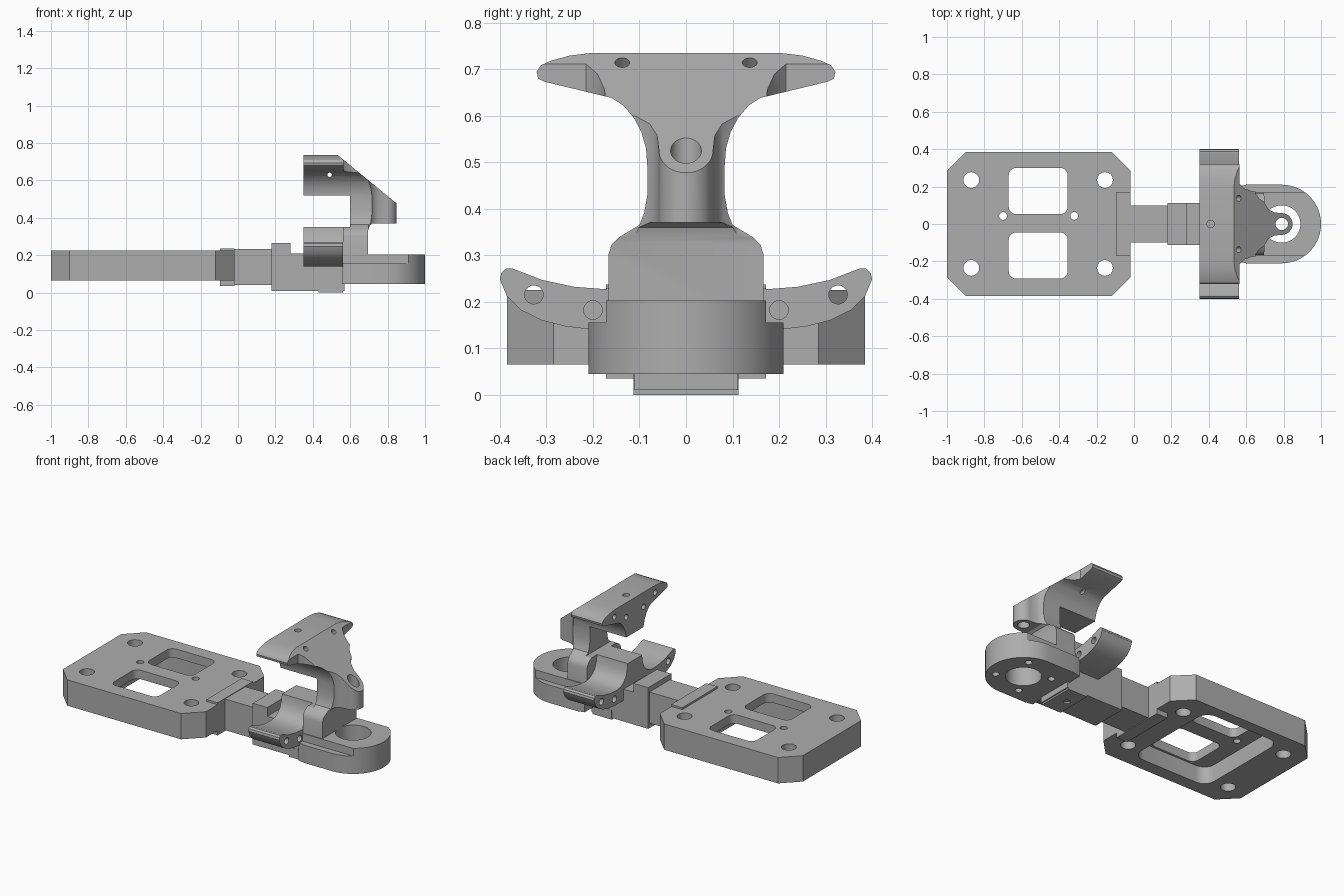
import bpy, bmesh, math
from mathutils import Vector

if "Cube" in bpy.data.objects:
    bpy.data.objects.remove(bpy.data.objects["Cube"])

grey = bpy.data.materials.new("machined_grey")
grey.diffuse_color = (0.42, 0.42, 0.42, 1)
grey.use_nodes = True
grey.node_tree.nodes["Principled BSDF"].inputs["Base Color"].default_value = grey.diffuse_color


def finish(name, bm):
    bmesh.ops.recalc_face_normals(bm, faces=bm.faces[:])
    me = bpy.data.meshes.new(name)
    bm.to_mesh(me)
    bm.free()
    me.materials.append(grey)
    ob = bpy.data.objects.new(name, me)
    bpy.context.collection.objects.link(ob)
    return ob


def prism(name, pts, axis, lo, hi):
    """Extrude a 2D outline: axis 'x' uses (y,z), 'y' uses (x,z), 'z' uses (x,y)."""
    place = {'x': lambda a, b, t: (t, a, b),
             'y': lambda a, b, t: (a, t, b),
             'z': lambda a, b, t: (a, b, t)}[axis]
    bm = bmesh.new()
    low = [bm.verts.new(place(a, b, lo)) for a, b in pts]
    high = [bm.verts.new(place(a, b, hi)) for a, b in pts]
    bm.faces.new(low)
    bm.faces.new(high)
    n = len(pts)
    for i in range(n):
        j = (i + 1) % n
        bm.faces.new((low[i], low[j], high[j], high[i]))
    return finish(name, bm)


def box(name, x0, x1, y0, y1, z0, z1):
    return prism(name, [(x0, y0), (x1, y0), (x1, y1), (x0, y1)], 'z', z0, z1)


def arc(cx, cy, r, a0, a1, n):
    return [(cx + r * math.cos(math.radians(a0 + (a1 - a0) * i / n)),
             cy + r * math.sin(math.radians(a0 + (a1 - a0) * i / n))) for i in range(n + 1)]


def rounded(x0, x1, y0, y1, r):
    return (arc(x1 - r, y1 - r, r, 0, 90, 6) + arc(x0 + r, y1 - r, r, 90, 180, 6)
            + arc(x0 + r, y0 + r, r, 180, 270, 6) + arc(x1 - r, y0 + r, r, 270, 360, 6))


def drill(a, b, r, axis, lo, hi, n=32):
    return prism("drill", arc(a, b, r, 0, 360, n)[:-1], axis, lo, hi)


def sym_first(half):
    """Mirror a half outline across the first coordinate."""
    return half + [(-a, b) for a, b in reversed(half)]


def sym_second(half):
    return half + [(a, -b) for a, b in reversed(half)]


def boolean(ob, tools, op='DIFFERENCE'):
    for t in tools:
        t.hide_render = True
        m = ob.modifiers.new("bool", 'BOOLEAN')
        m.operation = op
        m.solver = 'EXACT'
        m.object = t
        bpy.context.view_layer.objects.active = ob
        bpy.ops.object.modifier_apply(modifier=m.name)
        bpy.data.objects.remove(t, do_unlink=True)


# Mounting plate with windows, bolt holes and an underside pocket
plate = prism("mounting_plate", [(-1, -0.285), (-0.9, -0.385), (-0.12, -0.385), (-0.02, -0.285),
                                 (-0.02, 0.285), (-0.12, 0.385), (-0.9, 0.385), (-1, 0.285)],
              'z', 0.065, 0.225)
tools = [drill(x, y, 0.042, 'z', 0, 0.4) for x in (-0.87, -0.155) for y in (-0.235, 0.235)]
tools += [drill(x, 0.043, 0.021, 'z', 0, 0.4, 20) for x in (-0.70, -0.32)]
tools.append(prism("pocket", rounded(-0.77, -0.25, -0.305, 0.315, 0.07), 'z', 0, 0.17))
tools += [prism("window", rounded(-0.67, -0.355, y, y + 0.247, 0.04), 'z', 0, 0.4)
          for y in (-0.292, 0.053)]
boolean(plate, tools)

# Shank joining the plate to the clamp
box("shank_flange", -0.095, -0.019, -0.172, 0.172, 0.035, 0.237)
box("shank_neck", -0.03, 0.19, -0.1, 0.1, 0.04, 0.233)
box("shank_collar", 0.18, 0.28, -0.113, 0.113, 0.01, 0.265)
body = box("clamp_body", 0.27, 0.57, -0.112, 0.112, 0.01, 0.21)
pad = box("bottom_pad", 0.43, 0.562, -0.113, 0.113, 0, 0.06)
boolean(pad, [drill(0.48, 0, 0.02, 'z', -0.1, 0.04, 20)])

# Pivot ring with lowered side flanges and blind holes underneath
ring = prism("pivot_ring", [(0.555, 0.2), (0.6, 0.21)] + arc(0.79, 0, 0.21, 90, -90, 40)
             + [(0.6, -0.21), (0.555, -0.2)], 'z', 0.045, 0.203)
tools = [drill(0.79, 0, 0.1, 'z', 0, 0.4, 48)]
tools += [box("step", 0.5, 1.1, min(s * 0.172, s * 0.3), max(s * 0.172, s * 0.3), 0.155, 0.3)
          for s in (-1, 1)]
for a in (60, 150, 240, 330):
    r = math.radians(a)
    tools.append(drill(0.79 + 0.155 * math.cos(r), 0.155 * math.sin(r), 0.02, 'z', 0, 0.12, 20))
boolean(ring, tools)

# Lower cradle: crescent wings rising to a central ridge
cradle = prism("lower_cradle", sym_first([
    (0.07, 0.352), (0.076, 0.31), (0.09, 0.275), (0.112, 0.25), (0.14, 0.234), (0.175, 0.227),
    (0.24, 0.232), (0.31, 0.247), (0.372, 0.271), (0.387, 0.271), (0.397, 0.262), (0.4, 0.248),
    (0.385, 0.212), (0.355, 0.182), (0.31, 0.16), (0.26, 0.147), (0.2, 0.14)]), 'x', 0.35, 0.562)
boolean(cradle, [drill(s * y, z, 0.02, 'x', 0.2, 0.7, 20)
                 for s in (-1, 1) for y, z in ((0.327, 0.215), (0.2, 0.182))])

# Upper head, column and nose: overlap of end, side and plan outlines
head = prism("upper_head_and_column", sym_first([
    (0.2, 0.735), (0.25, 0.729), (0.29, 0.718), (0.312, 0.708), (0.321, 0.694), (0.318, 0.68),
    (0.305, 0.673), (0.23, 0.655), (0.16, 0.638), (0.135, 0.622), (0.112, 0.595), (0.096, 0.565),
    (0.086, 0.53), (0.083, 0.49), (0.083, 0.43), (0.09, 0.39), (0.1, 0.365), (0.145, 0.338),
    (0.16, 0.323), (0.167, 0.3), (0.167, 0.15)]), 'x', 0.3, 0.9)
side = prism("side", [(0.35, 0.8), (0.455, 0.8), (0.848, 0.477), (0.848, 0.37), (0.72, 0.37),
                      (0.705, 0.36), (0.695, 0.33), (0.695, 0.1), (0.561, 0.1), (0.561, 0.352),
                      (0.6, 0.352), (0.6, 0.52), (0.35, 0.52)], 'y', -0.6, 0.6)
plan = prism("plan", sym_second([(0.32, 0.5), (0.563, 0.5), (0.563, 0.215), (0.59, 0.19),
                                 (0.63, 0.175), (0.696, 0.17), (0.699, 0.11), (0.72, 0.078),
                                 (0.75, 0.062)] + arc(0.79, 0, 0.058, 90, 6, 10)),
             'z', 0.0, 1.0)
boolean(head, [side, plan], 'INTERSECT')

# Holes in the head: nose pivot, top, cross, end face and sloped face
tools = [drill(0.79, 0, 0.033, 'z', 0.3, 0.9), drill(0.41, 0, 0.02, 'z', 0.6, 0.9, 20),
         drill(0.49, 0.63, 0.012, 'y', -0.4, 0.4, 16)]
slope = Vector((0.635, 0, 0.773))
for s in (-1, 1):
    tools += [drill(s * y, z, 0.017, 'x', 0.2, 0.43, 20) for y, z in ((0.2, 0.69), (0.085, 0.645))]
    bm = bmesh.new()
    bmesh.ops.create_cone(bm, cap_ends=True, segments=20, radius1=0.016, radius2=0.016, depth=0.14)
    q = Vector((0, 0, 1)).rotation_difference(slope)
    bmesh.ops.transform(bm, matrix=q.to_matrix().to_4x4(), verts=bm.verts[:])
    bmesh.ops.translate(bm, vec=(0.56, s * 0.137, 0.714), verts=bm.verts[:])
    tools.append(finish("slope_drill", bm))
boolean(head, tools)

# Smooth the curved walls, keep machined edges sharp
for ob in bpy.context.collection.objects:
    ob.select_set(True)
bpy.context.view_layer.objects.active = plate
bpy.ops.object.shade_smooth_by_angle(angle=math.radians(30))
